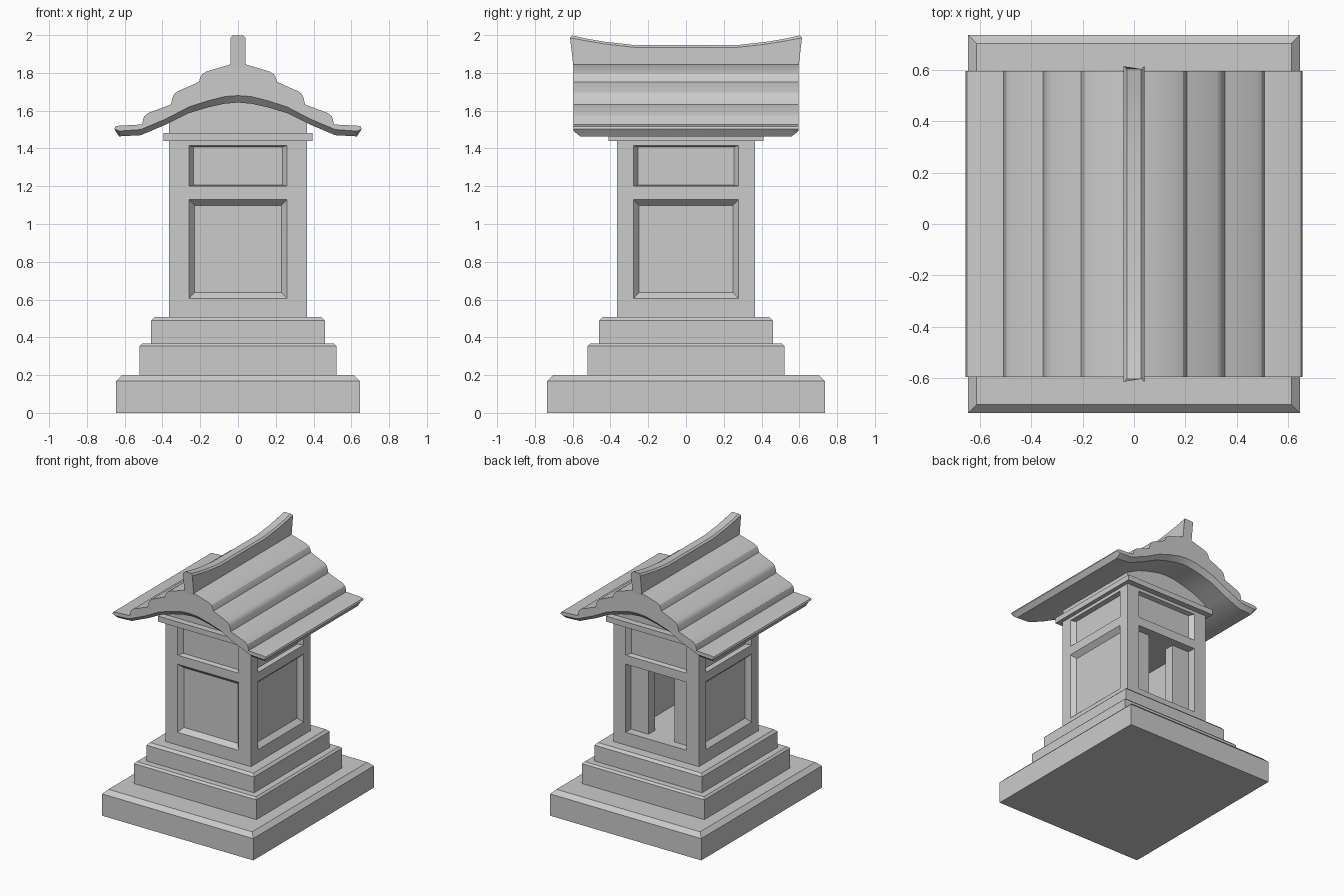
import bpy, bmesh
from mathutils import Matrix, Vector

if "Cube" in bpy.data.objects:
    bpy.data.objects.remove(bpy.data.objects["Cube"])


def loft(name, rings, angle=0.0):
    """Skin a list of equal-length point rings and cap both ends."""
    bm = bmesh.new()
    rot = Matrix.Rotation(angle, 4, 'Z')
    rows = [[bm.verts.new(rot @ Vector(p)) for p in ring] for ring in rings]
    n = len(rows[0])
    for a, b in zip(rows, rows[1:]):
        for i in range(n):
            j = (i + 1) % n
            bm.faces.new((a[i], a[j], b[j], b[i]))
    bm.faces.new(rows[0])
    bm.faces.new(rows[-1])
    bmesh.ops.recalc_face_normals(bm, faces=bm.faces)
    mesh = bpy.data.meshes.new(name)
    bm.to_mesh(mesh)
    bm.free()
    ob = bpy.data.objects.new(name, mesh)
    bpy.context.collection.objects.link(ob)
    return ob


def rect(x, y, z):
    return [(-x, -y, z), (x, -y, z), (x, y, z), (-x, y, z)]


def slab(name, x, y, z0, z1, c):
    return loft(name, [rect(x, y, z0), rect(x, y, z1 - c), rect(x - c, y - c, z1)])


def cut(target, cutter):
    mod = target.modifiers.new("cut", 'BOOLEAN')
    mod.operation, mod.solver, mod.object = 'DIFFERENCE', 'EXACT', cutter
    bpy.context.view_layer.objects.active = target
    bpy.ops.object.modifier_apply(modifier=mod.name)
    bpy.data.objects.remove(cutter)


def panel(target, angle, w, z0, z1, bx, bz, depth):
    """Recess with sloped edges in one wall."""
    rings = []
    for t in (-0.3, 1):
        x, a, b = w - bx * t, z0 + bz * t, z1 - bz * t
        y = -0.365 + depth * t
        rings.append([(-x, y, a), (x, y, a), (x, y, b), (-x, y, b)])
    cut(target, loft("panel_cutter", rings, angle))


# Stepped base
slab("base_slab", 0.645, 0.735, 0, 0.2, 0.032)
slab("middle_step", 0.522, 0.522, 0.19, 0.367, 0.014)
slab("upper_step", 0.46, 0.46, 0.36, 0.507, 0.018)

# Hollow shrine body with recessed panels and a doorway at the back
body = loft("shrine_body", [rect(0.365, 0.365, 0.5), rect(0.365, 0.365, 1.445)])
QUARTER = 1.5707963
for k in range(4):
    w = 0.278 if k % 2 else 0.26
    panel(body, k * QUARTER, w, 1.2, 1.415, 0.025, 0.007, 0.035)
    if k == 2:
        panel(body, k * QUARTER, w, 0.605, 1.13, 0.0, 0.0, 0.065)
    else:
        panel(body, k * QUARTER, w, 0.605, 1.13, 0.03, 0.032, 0.035)
cut(body, loft("room_cutter", [rect(0.24, 0.22, 0.605), rect(0.24, 0.22, 1.13)]))
door = [[(x, y, z) for x, y in ((-0.11, 0.15), (0.11, 0.15), (0.11, 0.45), (-0.11, 0.45))]
        for z in (0.605, 1.13)]
cut(body, loft("doorway_cutter", door))

# Cornice under the roof
slab("cornice", 0.395, 0.41, 1.44, 1.482, 0.0)


def mirrored(half):
    """Half profile on +x, from centre outwards, mirrored to a full line from -x to +x."""
    return [(-x, z) for x, z in reversed(half)] + [p for p in half if p[0] > 0]


# Gable infill
gable = [(-0.365, 1.475)] + mirrored([(0, 1.65), (0.07, 1.645), (0.26, 1.595), (0.365, 1.54)]) + [(0.365, 1.475)]
loft("gable", [[(x, y, z) for x, z in gable] for y in (-0.36, 0.36)])

# Tiered roof: stepped top, curved underside, chamfered lower gable edge
top = mirrored([(0.04, 1.845), (0.165, 1.808), (0.19, 1.793), (0.2, 1.775), (0.207, 1.752),
                (0.32, 1.702), (0.338, 1.688), (0.346, 1.67), (0.355, 1.633),
                (0.475, 1.588), (0.497, 1.57), (0.503, 1.55), (0.507, 1.527),
                (0.635, 1.52), (0.65, 1.515), (0.655, 1.503)])
xs = (0, 0.07, 0.16, 0.26, 0.38, 0.515, 0.63)
edge = mirrored(list(zip(xs, (1.68, 1.675, 1.652, 1.62, 1.557, 1.5, 1.492))))
under = mirrored(list(zip(xs, (1.643, 1.637, 1.617, 1.587, 1.527, 1.47, 1.464))))


def section(low, y):
    return [(x, y, z) for x, z in top + low[::-1]]


roof = loft("roof", [section(edge, -0.595), section(under, -0.56),
                     section(under, 0.56), section(edge, 0.595)])

# Upswept ridge beam
spine = [(0.27, 1.947), (0.43, 1.965), (0.53, 1.982), (0.603, 1.998)]
rings = []
for y, z in mirrored(spine):
    end = abs(y) > 0.6
    s = 1 if y > 0 else -1
    yb, ym = (s * 0.592, s * 0.614) if end else (y, y)
    rings.append([(-0.04, yb, 1.8), (0.04, yb, 1.8), (0.04, ym, z - 0.012),
                  (0.028, y, z), (-0.028, y, z), (-0.04, ym, z - 0.012)])
ridge = loft("ridge_beam", rings)

for ob in (roof, ridge):
    bpy.ops.object.select_all(action='DESELECT')
    ob.select_set(True)
    bpy.context.view_layer.objects.active = ob
    bpy.ops.object.shade_smooth_by_angle(angle=0.5)
